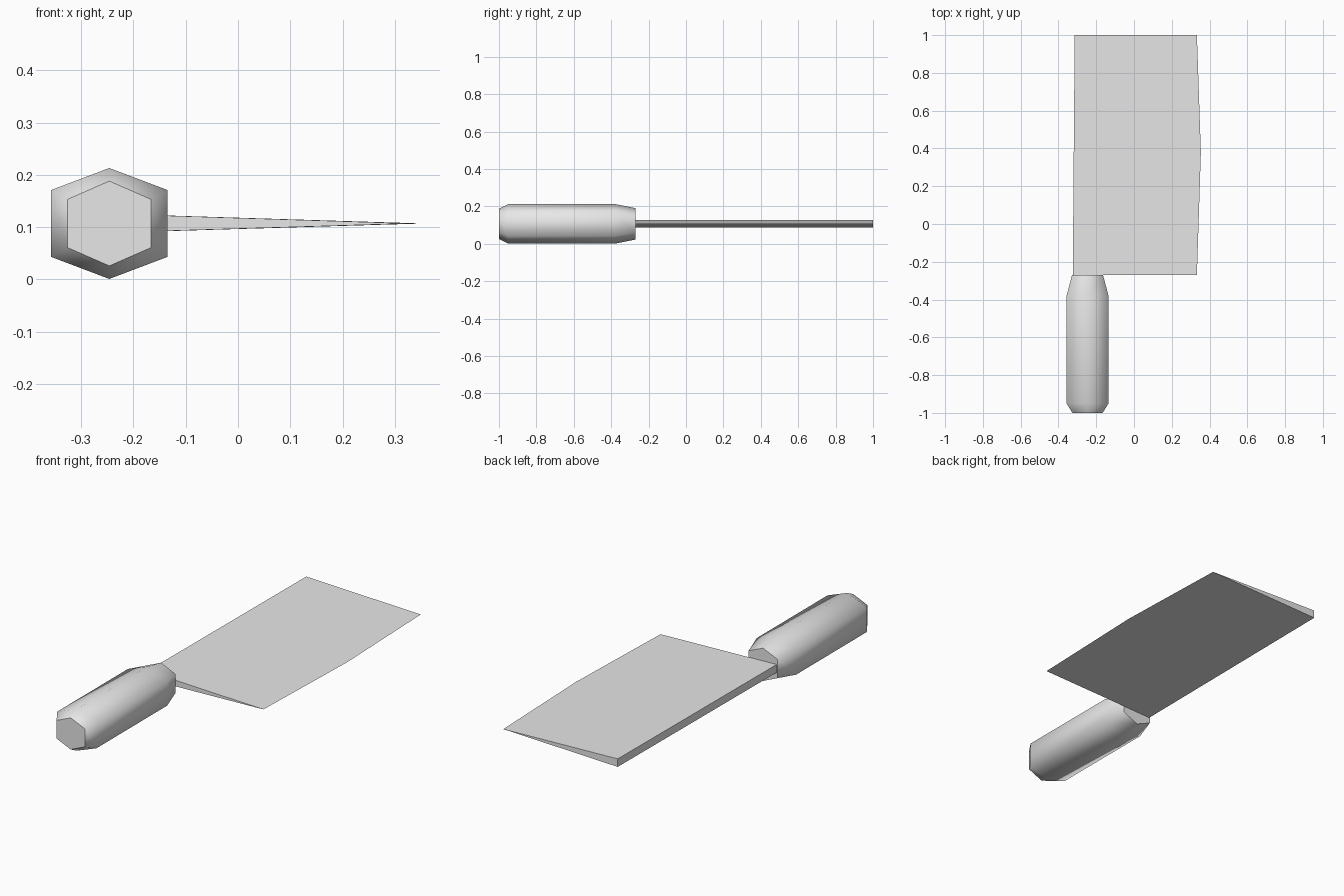
import bpy
import bmesh

cube = bpy.data.objects.get("Cube")
if cube:
    bpy.data.objects.remove(cube, do_unlink=True)

grey = bpy.data.materials.new("plain_grey")
grey.use_nodes = True
grey.diffuse_color = (0.8, 0.8, 0.8, 1)
grey.node_tree.nodes["Principled BSDF"].inputs["Base Color"].default_value = (0.8, 0.8, 0.8, 1)


def loft(name, sections, smooth):
    """Skin a row of matching closed sections and cap both ends."""
    bm = bmesh.new()
    rings = [[bm.verts.new(p) for p in s] for s in sections]
    n = len(rings[0])
    for a, b in zip(rings, rings[1:]):
        for i in range(n):
            j = (i + 1) % n
            bm.faces.new((a[i], a[j], b[j], b[i])).smooth = smooth
    for ring in (rings[0], rings[-1]):
        cap = bm.faces.new(ring)
        for e in cap.edges:
            e.smooth = False
    bmesh.ops.recalc_face_normals(bm, faces=bm.faces)
    mesh = bpy.data.meshes.new(name)
    bm.to_mesh(mesh)
    bm.free()
    mesh.materials.append(grey)
    obj = bpy.data.objects.new(name, mesh)
    bpy.context.collection.objects.link(obj)
    return obj


def hexagon(y, half_width, half_height, half_side):
    """Hexagon standing on a point, centred on the handle axis."""
    w, h, s = half_width, half_height, half_side
    outline = [(0, h), (w, s), (w, -s), (0, -h), (-w, -s), (-w, s)]
    return [(-0.246 + x, y, 0.107 + z) for x, z in outline]


def wedge(y, spine, edge):
    """Blade section: thick spine tapering to the cutting edge."""
    return [(spine, y, 0.128), (edge, y, 0.107), (spine, y, 0.087)]


# Six-sided handle with tapered ends
loft("handle", [
    hexagon(-1.0, 0.08, 0.081, 0.046),
    hexagon(-0.95, 0.111, 0.106, 0.064),
    hexagon(-0.38, 0.111, 0.106, 0.064),
    hexagon(-0.27, 0.082, 0.084, 0.048),
], True)

# Wedge blade with a slightly bowed cutting edge
loft("blade", [
    wedge(-0.27, -0.324, 0.333),
    wedge(0.38, -0.319, 0.354),
    wedge(1.0, -0.314, 0.333),
], False)
